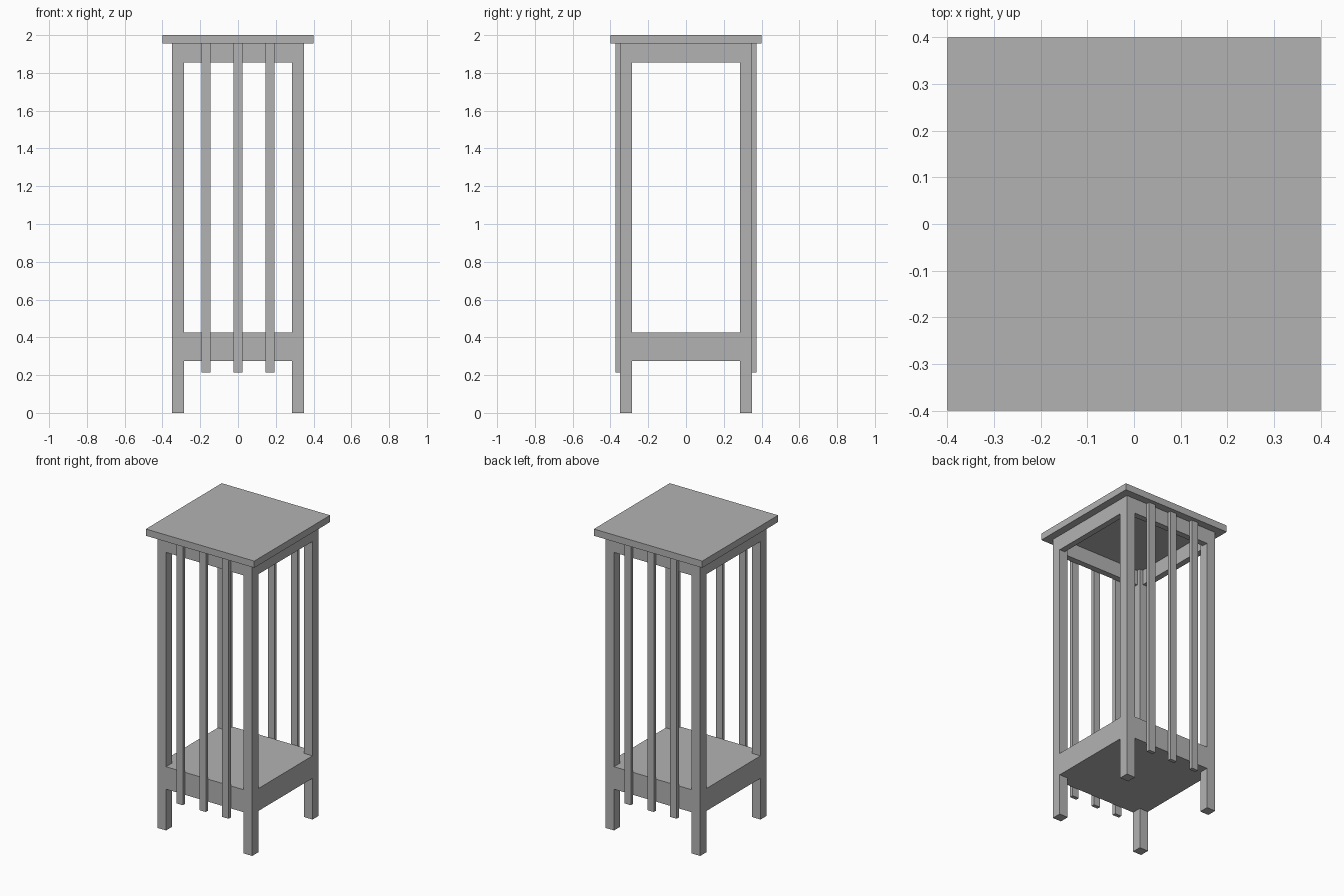
import bpy

cube = bpy.data.objects.get("Cube")
if cube:
    bpy.data.objects.remove(cube, do_unlink=True)

grey = bpy.data.materials.new("plain grey")
grey.use_nodes = True
colour = (0.45, 0.45, 0.45, 1)
grey.diffuse_color = colour
grey.node_tree.nodes["Principled BSDF"].inputs["Base Color"].default_value = colour


def box(name, x, y, z):
    """Box from (min, max) ranges along each axis."""
    bpy.ops.mesh.primitive_cube_add(size=1, location=[sum(r) / 2 for r in (x, y, z)])
    ob = bpy.context.object
    ob.name = name
    ob.scale = [r[1] - r[0] for r in (x, y, z)]
    bpy.ops.object.transform_apply(location=False, rotation=False, scale=True)
    ob.data.materials.append(grey)
    return ob


def span(a, b, side):
    """Range a..b on the given side of the centre."""
    return tuple(sorted((a * side, b * side)))


OUTER, INNER = 0.35, 0.286     # leg faces
TOP_UNDER = 1.955              # underside of the table top
RAIL = 0.04                    # apron thickness

# Table top
box("table_top", (-0.4, 0.4), (-0.4, 0.4), (TOP_UNDER, 2))

# Lower shelf: a thick block fitted between the legs
box("shelf_middle", (-INNER, INNER), (-OUTER, OUTER), (0.275, 0.425))
for sx, side in ((-1, "right"), (1, "left")):
    box(f"shelf_{side}", span(INNER, OUTER, sx), (-INNER, INNER), (0.275, 0.425))

for sy, end in ((-1, "front"), (1, "back")):
    # Legs
    for sx, side in ((-1, "right"), (1, "left")):
        box(f"{end}_{side}_leg", span(INNER, OUTER, sx), span(INNER, OUTER, sy), (0, TOP_UNDER))
    # Front and back aprons
    box(f"{end}_apron", (-INNER, INNER), span(OUTER - RAIL, OUTER, sy), (1.855, TOP_UNDER))
    # Slats fixed to the outside
    for i in (-1, 0, 1):
        x = i * 0.169
        box(f"{end}_slat_{i + 2}", (x - 0.024, x + 0.024), span(OUTER, 0.374, sy), (0.215, TOP_UNDER))

# Side aprons
for sx, side in ((-1, "right"), (1, "left")):
    box(f"{side}_apron", span(OUTER - RAIL, OUTER, sx), (-INNER, INNER), (1.855, TOP_UNDER))
